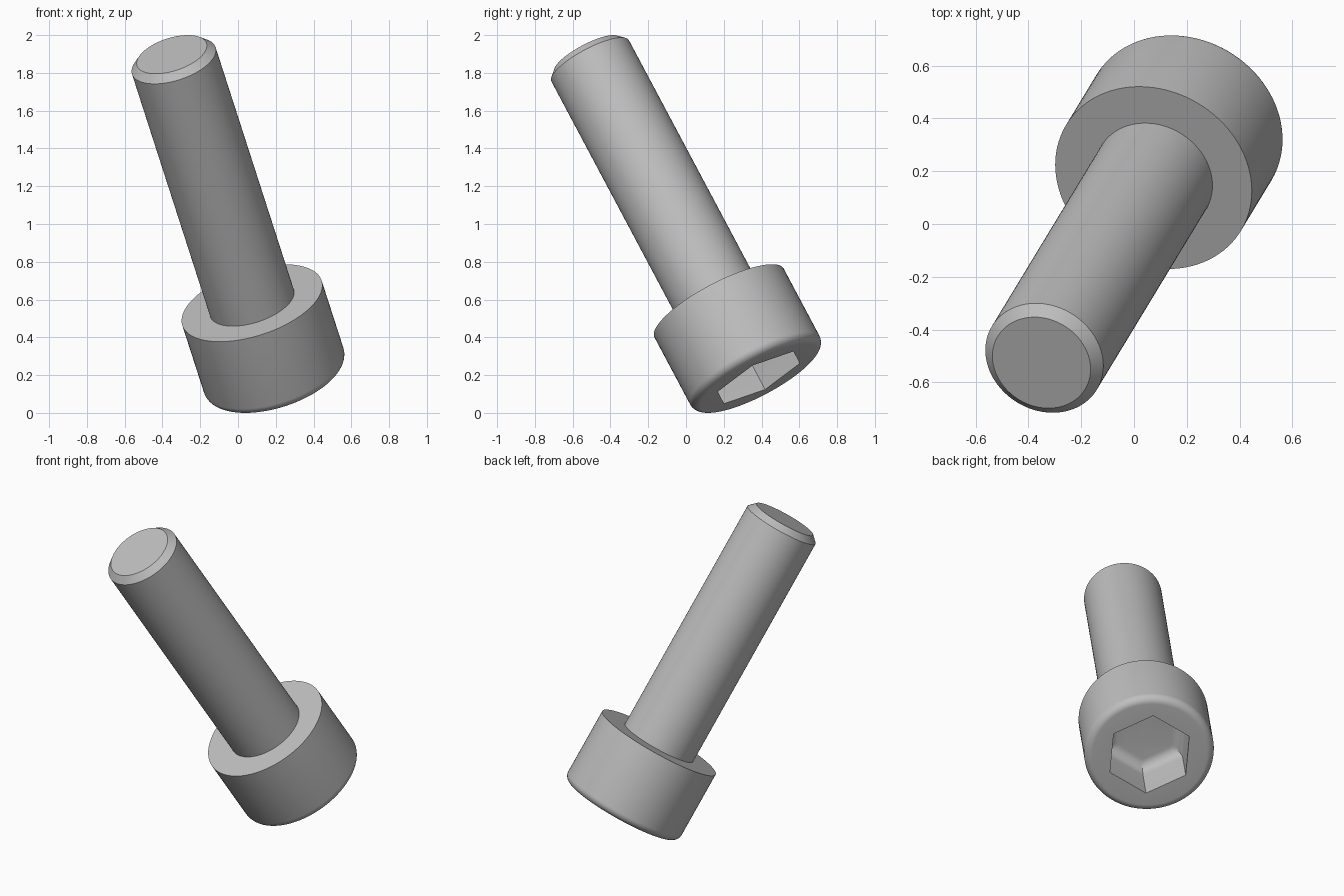
import bpy
import bmesh
from math import cos, sin, pi, radians
from mathutils import Vector, Matrix

cube = bpy.data.objects.get("Cube")
if cube:
    bpy.data.objects.remove(cube, do_unlink=True)

SIDES = 96                                   # multiple of six, so hex corners land on vertices
HEAD_R, HEAD_H, HEAD_FILLET = 0.3875, 0.465, 0.0465
SHAFT_R, SHAFT_L, CHAMFER = 0.2325, 1.55, 0.039
HEX_APOTHEM, HEX_DEPTH, HEX_FILLET = 0.227, 0.29, 0.065
STEPS = 8


def round_ring(r, z):
    """Circle of radius r at height z along the screw axis."""
    return [Vector((r * cos(a), r * sin(a), z))
            for a in (2 * pi * i / SIDES for i in range(SIDES))]


def hex_ring(apothem, z):
    """Hexagon sampled with the same number of points as the circles."""
    ring = []
    for i in range(SIDES):
        a = 2 * pi * i / SIDES
        off = 2 * pi * (i % (SIDES // 6)) / SIDES - pi / 6
        r = apothem / cos(off)
        ring.append(Vector((r * cos(a), r * sin(a), z)))
    return ring


def quarter():
    return [pi / 2 * i / STEPS for i in range(STEPS + 1)]


rings = []
# Hex socket: filleted floor, then straight walls down to the opening
floor = HEX_DEPTH - HEAD_H
for t in quarter():
    rings.append(hex_ring(HEX_APOTHEM - HEX_FILLET * (1 - sin(t)),
                          floor - HEX_FILLET * (1 - cos(t))))
rings.append(hex_ring(HEX_APOTHEM, -HEAD_H))
# Head: flat end, rounded rim, side wall
for t in quarter():
    rings.append(round_ring(HEAD_R - HEAD_FILLET * (1 - sin(t)),
                            -HEAD_H + HEAD_FILLET * (1 - cos(t))))
rings.append(round_ring(HEAD_R, 0))
# Shaft with chamfered tip
rings.append(round_ring(SHAFT_R, 0))
rings.append(round_ring(SHAFT_R, SHAFT_L - CHAMFER))
rings.append(round_ring(SHAFT_R - CHAMFER, SHAFT_L))

# Loft the rings and cap both ends
bm = bmesh.new()
loops = [[bm.verts.new(p) for p in ring] for ring in rings]
for lower, upper in zip(loops, loops[1:]):
    for i in range(SIDES):
        j = (i + 1) % SIDES
        bm.faces.new((lower[i], lower[j], upper[j], upper[i]))
bm.faces.new(loops[0][::-1])
bm.faces.new(loops[-1])
bmesh.ops.recalc_face_normals(bm, faces=bm.faces)

# Tilt the screw: one hex corner lies along the x axis projected across the screw axis
axis = Vector((-0.274, -0.452, 0.849)).normalized()
across = (Vector((1, 0, 0)) - axis * axis.x).normalized()
tilt = Matrix((across, axis.cross(across), axis)).transposed().to_4x4()
bm.transform(Matrix.Translation((0.074, 0.175, 0.582)) @ tilt)

mesh = bpy.data.meshes.new("socket_head_screw")
bm.to_mesh(mesh)
bm.free()
screw = bpy.data.objects.new("socket_head_screw", mesh)
bpy.context.collection.objects.link(screw)

# Plain steel grey
steel = bpy.data.materials.new("steel_grey")
steel.use_nodes = True
colour = (0.52, 0.52, 0.52, 1)
steel.diffuse_color = colour
steel.node_tree.nodes["Principled BSDF"].inputs["Base Color"].default_value = colour
mesh.materials.append(steel)

bpy.ops.object.select_all(action="DESELECT")
screw.select_set(True)
bpy.context.view_layer.objects.active = screw
bpy.ops.object.shade_smooth_by_angle(angle=radians(30))
